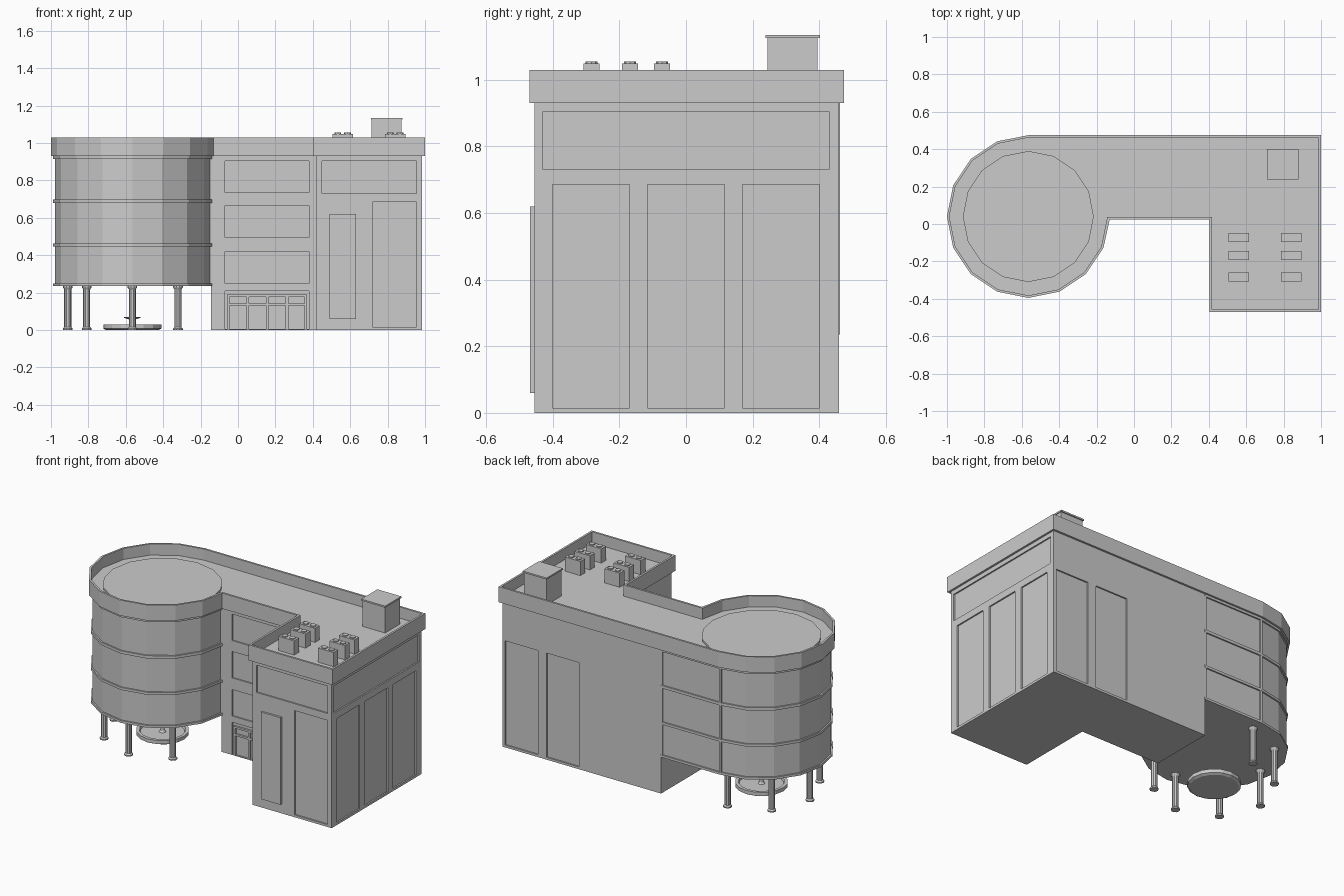
import bpy, bmesh, math

if "Cube" in bpy.data.objects:
    bpy.data.objects.remove(bpy.data.objects["Cube"])

CX, CY, R = -0.565, 0.04, 0.42


def finish(name, bm):
    bmesh.ops.recalc_face_normals(bm, faces=bm.faces)
    me = bpy.data.meshes.new(name)
    bm.to_mesh(me)
    bm.free()
    ob = bpy.data.objects.new(name, me)
    bpy.context.collection.objects.link(ob)
    return ob


def boxes(name, items):
    """items: (x0, x1, y0, y1, z0, z1)"""
    bm = bmesh.new()
    for x0, x1, y0, y1, z0, z1 in items:
        vs = bmesh.ops.create_cube(bm, size=1)['verts']
        for v in vs:
            v.co.x = x1 if v.co.x > 0 else x0
            v.co.y = y1 if v.co.y > 0 else y0
            v.co.z = z1 if v.co.z > 0 else z0
    return finish(name, bm)


def prism(name, pts, z0, z1):
    bm = bmesh.new()
    f = bm.faces.new([bm.verts.new((x, y, z0)) for x, y in pts])
    ext = bmesh.ops.extrude_face_region(bm, geom=[f])['geom']
    for v in ext:
        if isinstance(v, bmesh.types.BMVert):
            v.co.z = z1
    return finish(name, bm)


def ring(name, outer, inner, z0, z1):
    """Closed wall between two outlines with matching points."""
    bm = bmesh.new()
    loops = [[bm.verts.new((x, y, z)) for x, y in p]
             for p, z in ((outer, z0), (outer, z1), (inner, z1), (inner, z0))]
    n = len(outer)
    for k in range(4):
        a, b = loops[k], loops[(k + 1) % 4]
        for i in range(n):
            j = (i + 1) % n
            bm.faces.new((a[i], a[j], b[j], b[i]))
    return finish(name, bm)


def lathe(name, profile, cx, cy, n):
    bm = bmesh.new()
    rows = [[bm.verts.new((cx + r * math.cos(2 * math.pi * i / n),
                           cy + r * math.sin(2 * math.pi * i / n), z)) for i in range(n)]
            for r, z in profile]
    for a, b in zip(rows, rows[1:]):
        for i in range(n):
            j = (i + 1) % n
            bm.faces.new((a[i], a[j], b[j], b[i]))
    bm.faces.new(rows[0])
    bm.faces.new(rows[-1])
    return finish(name, bm)


def arc(d):
    pts = [(CX + (R + d) * math.cos(math.radians(90 + 22.5 * i)),
            CY + (R + d) * math.sin(math.radians(90 + 22.5 * i))) for i in range(13)]
    pts[-1] = (pts[-1][0], CY - max(d, 0))
    return pts


def roof_plan(d):
    return arc(d) + [(0.42 - d, CY - d), (0.42 - d, -0.455 - d),
                     (0.985 + d, -0.455 - d), (0.985 + d, 0.46 + d)]


def drum_plan(d):
    return arc(d) + [(-0.14, CY), (-0.14, CY + R + d)]


# Ground block with recessed wall panels
block = prism("main_block", [(-0.145, 0.04), (0.42, 0.04), (0.42, -0.455),
                             (0.985, -0.455), (0.985, 0.46), (-0.145, 0.46)], 0, 0.935)
D = 0.009
cuts = [(0.985 - D, 1.1, a, b, 0.015, 0.685)
        for a, b in ((-0.40, -0.17), (-0.115, 0.115), (0.17, 0.40))]
cuts.append((0.985 - D, 1.1, -0.43, 0.43, 0.73, 0.905))
cuts += [(a, b, 0.46 - D, 0.6, 0.015, 0.685) for a, b in ((0.73, 0.965), (0.44, 0.67))]
cuts += [(0.72, 0.955, -0.6, -0.455 + D, 0.015, 0.685),
         (0.45, 0.955, -0.6, -0.455 + D, 0.73, 0.905)]
cuts += [(-0.07, 0.38, -0.05, 0.04 + D, t - 0.17, t) for t in (0.905, 0.665, 0.42)]
cuts.append((-0.07, 0.38, -0.05, 0.04 + D, 0.005, 0.21))
cutter = boxes("panel_cutter", cuts)
cutter.hide_render = True
mod = block.modifiers.new("panels", 'BOOLEAN')
mod.operation = 'DIFFERENCE'
mod.solver = 'EXACT'
mod.object = cutter
bpy.context.view_layer.objects.active = block
bpy.ops.object.modifier_apply(modifier=mod.name)
bpy.data.objects.remove(cutter)

# Raised front panel and entrance frame
boxes("front_raised_panel", [(0.49, 0.63, -0.468, -0.45, 0.06, 0.62)])
bars = [(x, x + 0.014, 0.036, 0.052, 0.005, 0.19) for x in (-0.06, 0.045, 0.15, 0.255, 0.356)]
bars += [(-0.06, 0.37, 0.037, 0.052, z, z + 0.012) for z in (0.13, 0.178)]
boxes("entrance_frame", bars)

# Raised round wing with floor ledges
prism("round_wing", drum_plan(-0.006), 0.238, 0.935)
for i, (z0, z1) in enumerate(((0.235, 0.25), (0.447, 0.463), (0.68, 0.698), (0.915, 0.935))):
    prism(f"floor_ledge_{i}", drum_plan(0.003), z0, z1)
boxes("back_mullions", [(CX - 0.008, CX + 0.008, 0.44, 0.462, 0.24, 0.93),
                        (-0.155, -0.139, 0.44, 0.462, 0.24, 0.93)])

# Roof slab, parapet and round roof disc
prism("roof_slab", roof_plan(0.01), 0.932, 0.958)
ring("parapet", roof_plan(0.015), roof_plan(0.002), 0.93, 1.03)
lathe("roof_disc", [(0.35, 0.95), (0.35, 0.972)], CX, CY, 16)

# Rooftop hut and air units
boxes("roof_hut", [(0.715, 0.875, 0.245, 0.395, 0.95, 1.126)])
boxes("roof_hut_lid", [(0.71, 0.88, 0.238, 0.402, 1.125, 1.135)])
for i, x in enumerate((0.56, 0.84)):
    for j, y in enumerate((-0.072, -0.168, -0.284)):
        boxes(f"air_unit_{i}_{j}", [(x - 0.055, x + 0.055, y - 0.024, y + 0.024, 0.95, 1.049)])
        for k in (-1, 1):
            lathe(f"air_fan_{i}_{j}_{k}", [(0.018, 1.04), (0.018, 1.055)], x + k * 0.026, y, 8)

# Columns below the round wing
for a in (90, 135, 180, 225, 270, 315):
    t = math.radians(a)
    lathe(f"column_{a}", [(0.026, 0), (0.026, 0.008), (0.019, 0.016), (0.019, 0.218),
                          (0.026, 0.228), (0.026, 0.24)],
          CX + 0.345 * math.cos(t), CY + 0.345 * math.sin(t), 10)

# Fountain
lathe("fountain_basin", [(0.14, 0), (0.155, 0.008), (0.155, 0.031), (0.135, 0.031),
                         (0.13, 0.018)], CX, CY, 16)
lathe("fountain_bowl", [(0.022, 0.015), (0.012, 0.03), (0.012, 0.055), (0.045, 0.066),
                        (0.045, 0.071), (0.012, 0.064), (0.008, 0.09)], CX, CY, 12)
